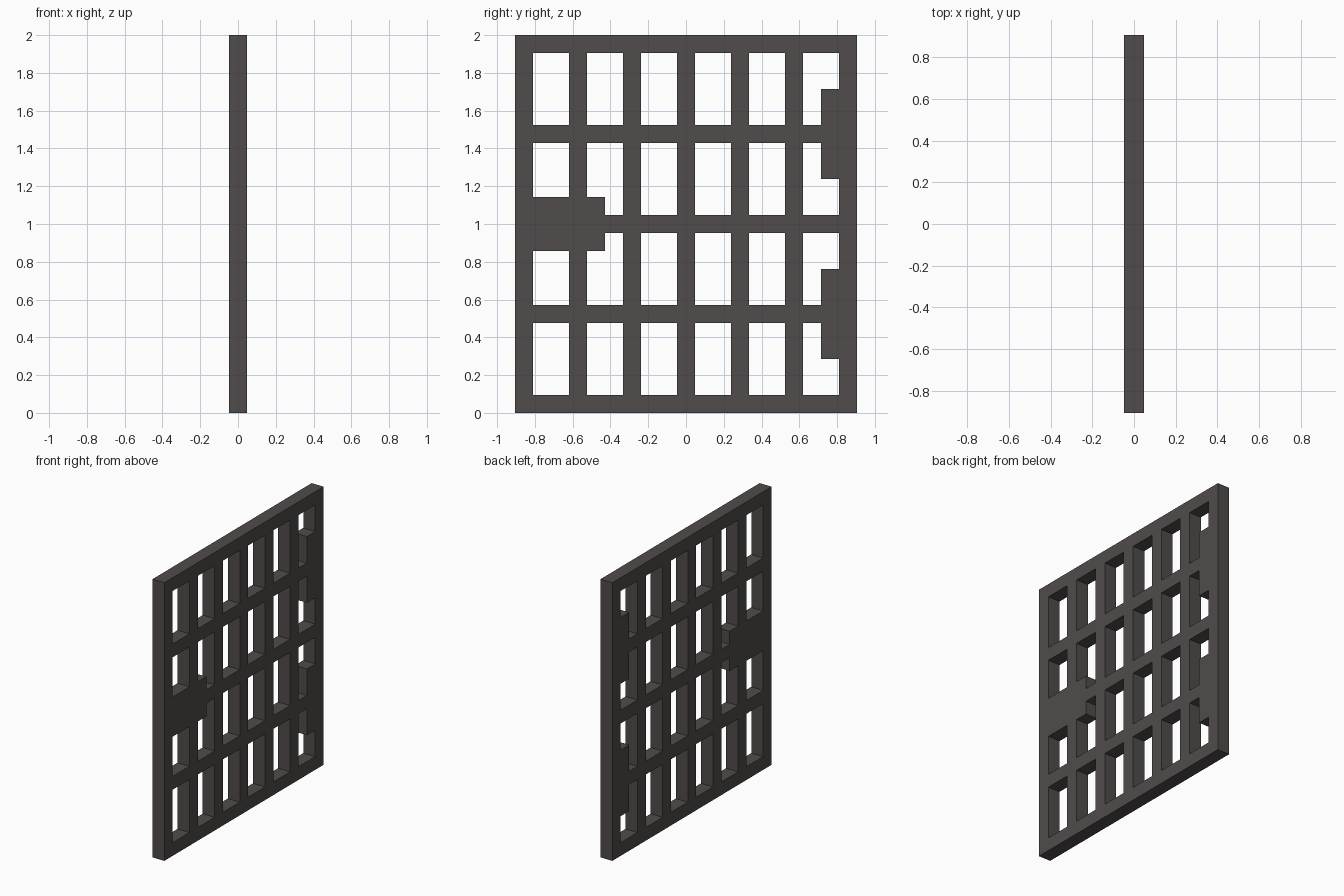
import bpy
import bmesh

cube = bpy.data.objects.get("Cube")
if cube:
    bpy.data.objects.remove(cube, do_unlink=True)

# Layout module: the gate is 19 modules wide, 21 high and 1 thick
COLS, ROWS = 19, 21
U = 2.0 / ROWS

# Parts as rectangles in modules: (y0, y1, z0, z1)
vertical_bars = [(i, i + 1, 0, ROWS) for i in range(0, COLS, 3)]
cross_bars = [(0, COLS, j, j + 1) for j in range(0, ROWS, 5)]
lock_plate = [(1, 5, 9, 12)]
hinge_plates = [(17, 18, z, z + 5) for z in (3, 13)]
parts = vertical_bars + cross_bars + lock_plate + hinge_plates

# Grid lines where any part begins or ends
ys = sorted({v for p in parts for v in p[:2]})
zs = sorted({v for p in parts for v in p[2:]})


def is_solid(y, z):
    return any(a < y < b and c < z < d for a, b, c, d in parts)


# Flat lattice of the filled cells, facing +x
bm = bmesh.new()
grid = {(y, z): bm.verts.new((-U / 2, (y - COLS / 2) * U, z * U))
        for y in ys for z in zs}
for y0, y1 in zip(ys, ys[1:]):
    for z0, z1 in zip(zs, zs[1:]):
        if is_solid((y0 + y1) / 2, (z0 + z1) / 2):
            bm.faces.new([grid[k] for k in
                          ((y0, z0), (y1, z0), (y1, z1), (y0, z1))])
bmesh.ops.delete(bm, geom=[v for v in bm.verts if not v.link_faces],
                 context='VERTS')

# Thicken the lattice into one closed solid
result = bmesh.ops.extrude_face_region(bm, geom=bm.faces[:], use_keep_orig=True)
moved = [g for g in result["geom"] if isinstance(g, bmesh.types.BMVert)]
bmesh.ops.translate(bm, verts=moved, vec=(U, 0, 0))
bmesh.ops.recalc_face_normals(bm, faces=bm.faces[:])

mesh = bpy.data.meshes.new("barred_gate")
bm.to_mesh(mesh)
bm.free()

# Dark iron
iron = bpy.data.materials.new("dark_iron")
iron.use_nodes = True
colour = (0.080, 0.072, 0.069, 1.0)
iron.diffuse_color = colour
iron.node_tree.nodes["Principled BSDF"].inputs["Base Color"].default_value = colour
mesh.materials.append(iron)

gate = bpy.data.objects.new("barred_gate", mesh)
bpy.context.scene.collection.objects.link(gate)
